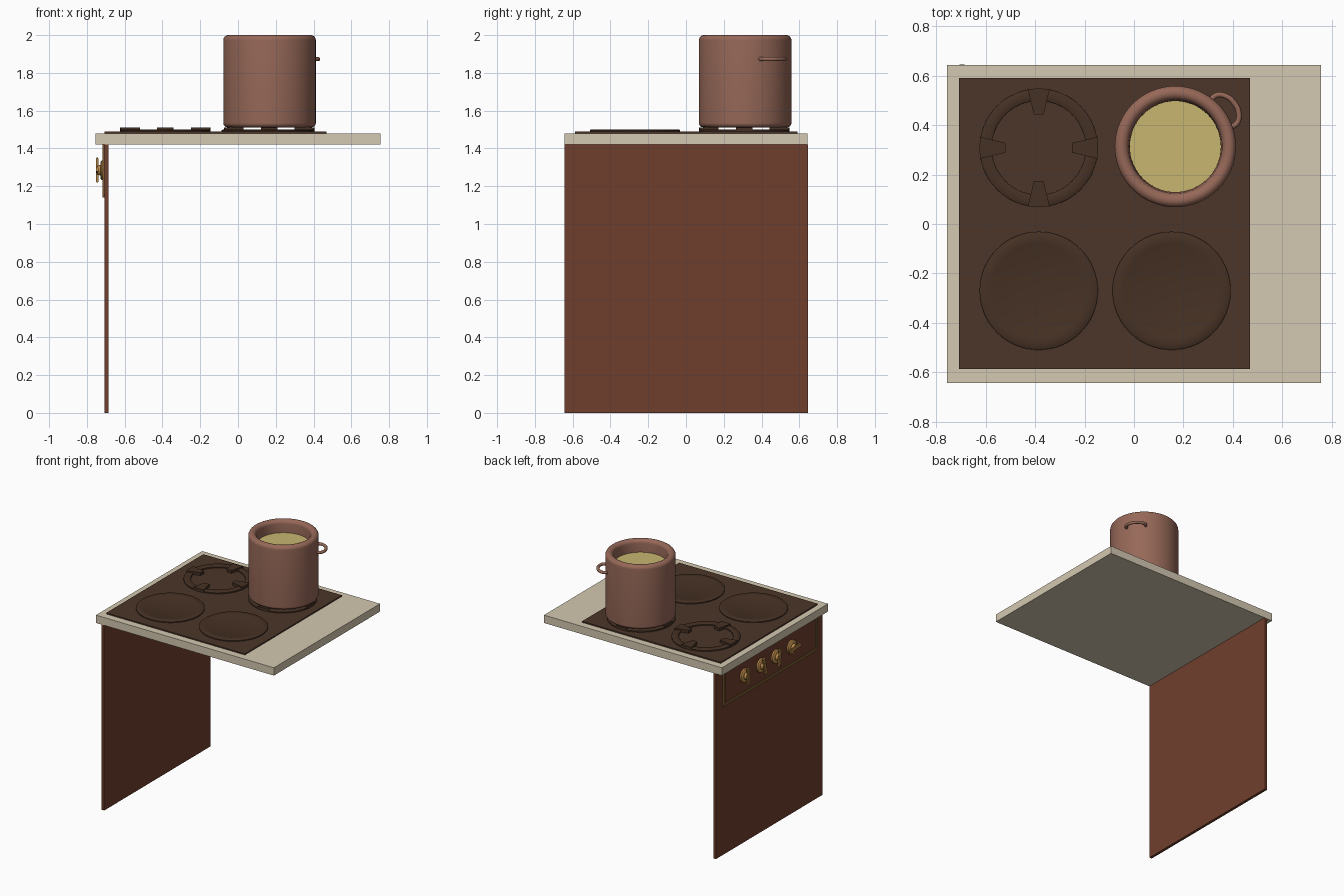
import bpy, bmesh, math
from mathutils import Matrix, Vector

if "Cube" in bpy.data.objects:
    bpy.data.objects.remove(bpy.data.objects["Cube"])


def material(name, rgb):
    m = bpy.data.materials.new(name)
    lin = [(c / 255 / 12.92) if c < 11 else ((c / 255 + 0.055) / 1.055) ** 2.4 for c in rgb]
    m.diffuse_color = (*lin, 1)
    m.use_nodes = True
    m.node_tree.nodes["Principled BSDF"].inputs["Base Color"].default_value = m.diffuse_color
    return m


STONE = material("stone", (212, 200, 177))
WOOD = material("wood", (112, 63, 45))
DARK = material("dark_enamel", (76, 54, 41))
IRON = material("cast_iron", (70, 49, 36))
COPPER = material("copper", (150, 104, 88))
SOUP = material("soup", (200, 182, 112))
BRASS = material("brass", (190, 140, 75))
TRIM = material("trim", (125, 92, 52))


def make(name, bm, mat, smooth=False):
    bmesh.ops.recalc_face_normals(bm, faces=bm.faces)
    me = bpy.data.meshes.new(name)
    bm.to_mesh(me)
    bm.free()
    me.materials.append(mat)
    ob = bpy.data.objects.new(name, me)
    bpy.context.collection.objects.link(ob)
    if smooth:
        bpy.ops.object.select_all(action='DESELECT')
        ob.select_set(True)
        bpy.context.view_layer.objects.active = ob
        bpy.ops.object.shade_smooth_by_angle(angle=math.radians(40))
    return ob


def box(name, lo, hi, mat):
    lo, hi = Vector(lo), Vector(hi)
    bm = bmesh.new()
    bmesh.ops.create_cube(bm, size=1, matrix=Matrix.Translation((lo + hi) / 2)
                          @ Matrix.Diagonal((*(hi - lo), 1)))
    return make(name, bm, mat)


def lathe(name, profile, mat, matrix, closed=False, n=64):
    """Spin a (radius, height) profile around local z."""
    bm = bmesh.new()
    vs = [bm.verts.new((r, 0, z)) for r, z in profile]
    es = [bm.edges.new(p) for p in zip(vs, vs[1:])]
    if closed:
        es.append(bm.edges.new((vs[-1], vs[0])))
    bmesh.ops.spin(bm, geom=vs + es, cent=(0, 0, 0), axis=(0, 0, 1),
                   angle=math.tau, steps=n)
    bmesh.ops.remove_doubles(bm, verts=bm.verts, dist=1e-5)
    bm.transform(matrix)
    return make(name, bm, mat, True)


def arc(cr, cz, rad, a0, a1, n=8):
    return [(cr + rad * math.cos(math.radians(a0 + (a1 - a0) * i / n)),
             cz + rad * math.sin(math.radians(a0 + (a1 - a0) * i / n))) for i in range(n + 1)]


# Worktop, side panel and hob plate
box("worktop", (-0.755, -0.643, 1.42), (0.755, 0.643, 1.48), STONE)
box("side_panel", (-0.706, -0.643, 0), (-0.685, 0.645, 1.42), WOOD)
box("hob_plate", (-0.707, -0.587, 1.478), (0.469, 0.59, 1.489), DARK)

# Closed front burners
for i, x in enumerate((-0.385, 0.152)):
    lathe(f"burner_cover_{i + 1}",
          [(0.239, 1.487), (0.239, 1.496), (0.234, 1.5), (0.195, 1.5), (0.186, 1.497), (0, 1.497)],
          IRON, Matrix.Translation((x, -0.27, 0)))

# Open back burners: ring with four tapered prongs
for i, x in enumerate((-0.385, 0.165)):
    at = Matrix.Translation((x, 0.308, 0))
    lathe(f"grate_ring_{i + 1}",
          [(0.239, 1.487), (0.239, 1.498), (0.235, 1.501), (0.194, 1.501), (0.19, 1.498), (0.19, 1.487)],
          IRON, at, True)
    for k in range(4):
        bm = bmesh.new()
        outline = [(0.135, -0.02), (0.237, -0.044), (0.24, 0), (0.237, 0.044), (0.135, 0.02)]
        f = bm.faces.new([bm.verts.new((px, py, 1.487)) for px, py in outline])
        ext = bmesh.ops.extrude_face_region(bm, geom=[f])
        for v in ext["geom"]:
            if isinstance(v, bmesh.types.BMVert):
                v.co.z = 1.511
        bm.transform(at @ Matrix.Rotation(k * math.pi / 2, 4, 'Z'))
        make(f"grate_{i + 1}_prong_{k + 1}", bm, IRON)

# Cooking pot with rolled rim
PX, PY = 0.167, 0.313
pot_at = Matrix.Translation((PX, PY, 0))
profile = ([(0, 1.512)] + arc(0.222, 1.535, 0.023, -90, 0)
           + arc(0.217, 1.972, 0.028, 0, 180, 16) + [(0.184, 1.93), (0.184, 1.9)])
lathe("pot", profile, COPPER, pot_at)
lathe("soup", [(0.186, 1.908), (0, 1.908)], SOUP, pot_at)

# Pot handle: bent tube on the side
cv = bpy.data.curves.new("pot_handle", 'CURVE')
cv.dimensions = '3D'
cv.bevel_depth = 0.011
cv.bevel_resolution = 3
cv.resolution_u = 8
cv.use_fill_caps = True
pts = [(0.235, 53), (0.268, 51), (0.292, 43), (0.296, 36), (0.292, 29), (0.268, 21), (0.235, 19)]
sp = cv.splines.new('BEZIER')
sp.bezier_points.add(len(pts) - 1)
for bp, (r, a) in zip(sp.bezier_points, pts):
    a = math.radians(a)
    bp.co = (PX + r * math.cos(a), PY + r * math.sin(a), 1.873)
    bp.handle_left_type = bp.handle_right_type = 'AUTO'
cv.materials.append(COPPER)
bpy.context.collection.objects.link(bpy.data.objects.new("pot_handle", cv))

# Control panel with raised frame
Y0, Y1, Z0, Z1, T = -0.575, 0.565, 1.14, 1.42, 0.022
box("control_panel", (-0.71, Y0, Z0), (-0.70, Y1, Z1), WOOD)
box("frame_bottom", (-0.717, Y0, Z0), (-0.704, Y1, Z0 + T), TRIM)
box("frame_top", (-0.717, Y0, Z1 - T), (-0.704, Y1, Z1), TRIM)
box("frame_back_end", (-0.717, Y1 - T, Z0 + T), (-0.704, Y1, Z1 - T), TRIM)
box("frame_front_end", (-0.717, Y0, Z0 + T), (-0.704, Y0 + T, Z1 - T), TRIM)

# Control knobs: base, hub and grip bar
for i, (y, turn) in enumerate(((0.31, 0), (0.11, 12), (-0.07, -8), (-0.26, 95))):
    at = Matrix.Translation((-0.708, y, 1.285)) @ Matrix.Rotation(-math.pi / 2, 4, 'Y')
    lathe(f"knob_{i + 1}",
          [(0.052, 0), (0.052, 0.014), (0.046, 0.019), (0.028, 0.021), (0.024, 0.038), (0, 0.038)],
          BRASS, at, n=32)
    bm = bmesh.new()
    bmesh.ops.create_cube(bm, size=1, matrix=at @ Matrix.Rotation(math.radians(turn), 4, 'Z')
                          @ Matrix.Translation((0, 0, 0.038)) @ Matrix.Diagonal((0.13, 0.026, 0.014, 1)))
    bmesh.ops.bevel(bm, geom=bm.edges[:], offset=0.003, segments=2, affect='EDGES')
    make(f"knob_grip_{i + 1}", bm, BRASS, True)
